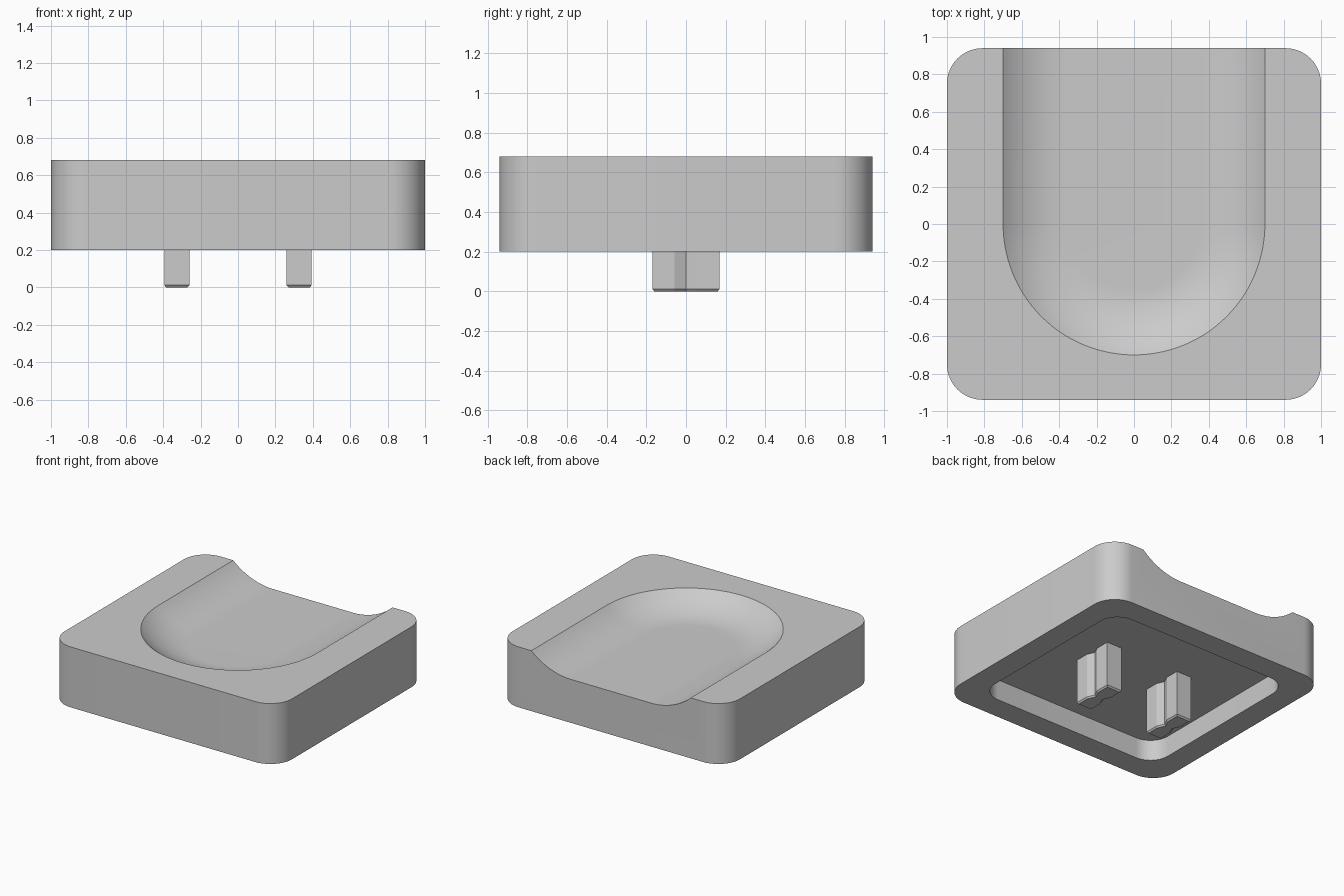
import bpy, bmesh
from math import sin, cos, pi, asin, radians

cube = bpy.data.objects.get("Cube")
if cube:
    bpy.data.objects.remove(cube, do_unlink=True)

# Single grey material
GREY = (0.6, 0.6, 0.6, 1)
mat = bpy.data.materials.new("matte grey")
mat.use_nodes = True
mat.diffuse_color = GREY
mat.node_tree.nodes["Principled BSDF"].inputs["Base Color"].default_value = GREY


def skin(name, loops):
    """Solid from a stack of equal-length closed outlines of (outline, z)."""
    bm = bmesh.new()
    rings = [[bm.verts.new((x, y, z)) for x, y in pts] for pts, z in loops]
    n = len(rings[0])
    for a, b in zip(rings, rings[1:]):
        for i in range(n):
            j = (i + 1) % n
            bm.faces.new((a[i], a[j], b[j], b[i]))
    bm.faces.new(rings[0][::-1])
    bm.faces.new(rings[-1])
    bmesh.ops.recalc_face_normals(bm, faces=bm.faces)
    mesh = bpy.data.meshes.new(name)
    bm.to_mesh(mesh)
    bm.free()
    mesh.materials.append(mat)
    ob = bpy.data.objects.new(name, mesh)
    bpy.context.collection.objects.link(ob)
    return ob


def rounded_rect(hx, hy, r, seg=14):
    pts = []
    for q, (sx, sy) in enumerate([(1, 1), (-1, 1), (-1, -1), (1, -1)]):
        for k in range(seg + 1):
            a = pi / 2 * (q + k / seg)
            pts.append((sx * (hx - r) + r * cos(a), sy * (hy - r) + r * sin(a)))
    return pts


def u_shape(r, back=1.2, seg=56):
    arc = [(-r * cos(pi * k / seg), -r * sin(pi * k / seg)) for k in range(seg + 1)]
    return [(-r, back)] + arc + [(r, back)]


def activate(ob):
    bpy.ops.object.select_all(action='DESELECT')
    ob.select_set(True)
    bpy.context.view_layer.objects.active = ob


def cut(ob, cutter):
    cutter.hide_render = True
    mod = ob.modifiers.new("cut", 'BOOLEAN')
    mod.operation = 'DIFFERENCE'
    mod.solver = 'EXACT'
    mod.object = cutter
    activate(ob)
    bpy.ops.object.modifier_apply(modifier=mod.name)
    bpy.data.objects.remove(cutter, do_unlink=True)


BASE, TOP, FLOOR = 0.2, 0.68, 0.365

# Rounded body block
outline = rounded_rect(1, 0.94, 0.19)
body = skin("body", [(outline, BASE), (outline, TOP)])

# Hollow underside
inner = rounded_rect(0.81, 0.75, 0.16)
cut(body, skin("recess_cutter", [(inner, BASE - 0.2), (inner, FLOOR)]))

# Scooped dish, open at the back: flat floor with an arc up to the rim
rim, flat, depth = 0.7, 0.35, 0.135
run = rim - flat
radius = (run ** 2 + depth ** 2) / (2 * depth)
sweep = asin(run / radius)
steps = 16
loops = []
for k in range(steps + 1):
    a = sweep * k / steps
    loops.append((u_shape(flat + radius * sin(a)),
                  TOP - depth + radius * (1 - cos(a))))
# carry the slope past the top surface for a clean cut
loops.append((u_shape(rim + 0.1 * cos(sweep)), TOP + 0.1 * sin(sweep)))
cut(body, skin("dish_cutter", loops))
activate(body)
bpy.ops.object.shade_smooth_by_angle(angle=radians(30))


# Two mounting posts with a shallow V groove on both wide sides
def post_outline(cx, inset=0):
    hx, hy, waist = 0.067 - inset, 0.17 - inset, 0.04 - inset
    half = [(hx, -hy), (hx, -0.058), (waist, 0), (hx, 0.058), (hx, hy)]
    return [(cx + x, y) for x, y in half] + [(cx - x, -y) for x, y in half]


for side, name in ((1, "left_post"), (-1, "right_post")):
    cx = side * 0.327
    skin(name, [(post_outline(cx, 0.01), 0), (post_outline(cx), 0.012),
                (post_outline(cx), FLOOR + 0.01)])
